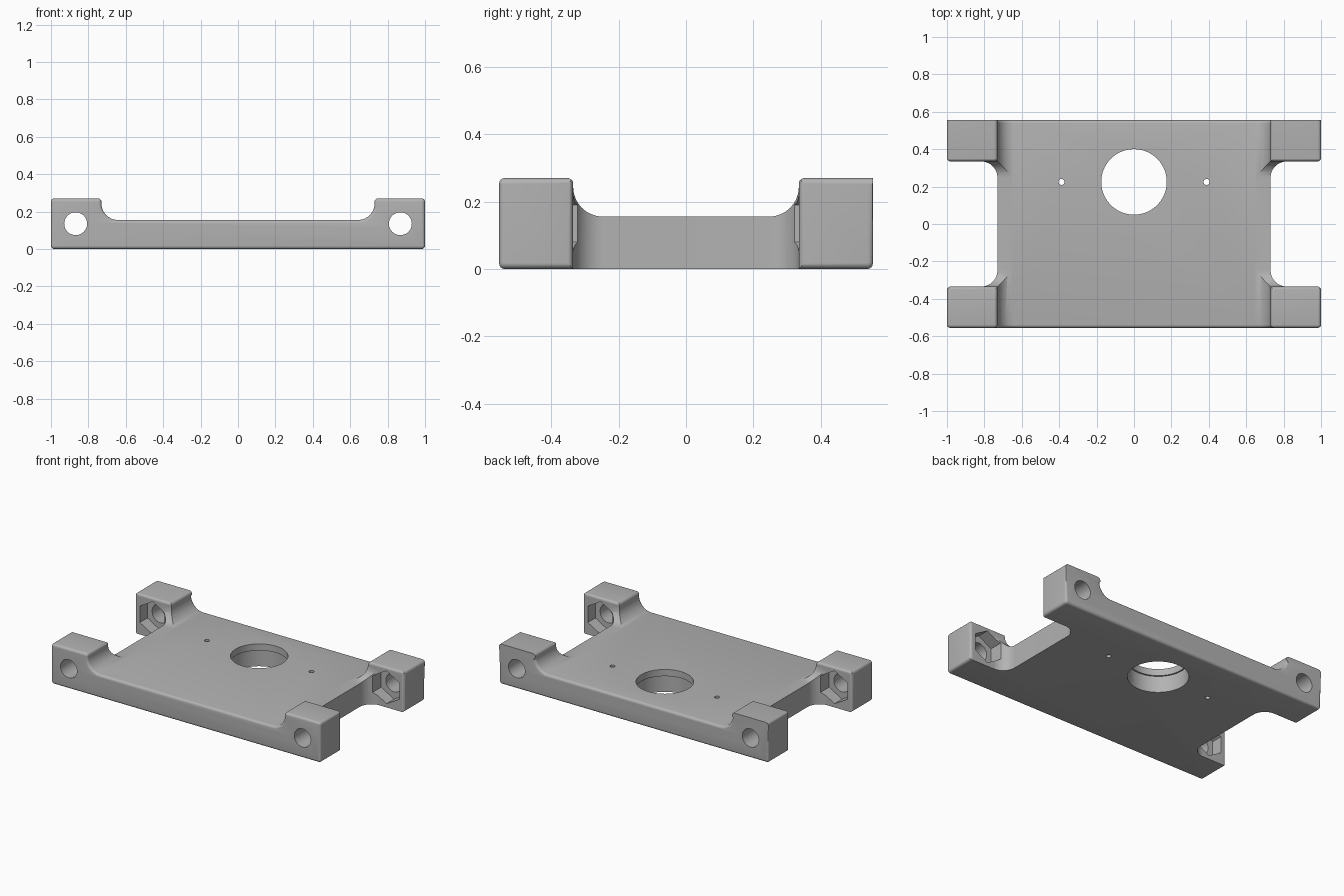
import bpy, bmesh, math
from mathutils import Vector

if "Cube" in bpy.data.objects:
    bpy.data.objects.remove(bpy.data.objects["Cube"])

DEPTH = 0.555          # half depth in y
TOP, FLOOR = 0.27, 0.155
EAR_X, EAR_Y = 0.73, 0.335
FILLET, EDGE = 0.088, 0.018
HOLE_Z, HOLE_X, BORE_Y = 0.135, 0.868, 0.225

grey = bpy.data.materials.new("machined grey")
grey.use_nodes = True
grey.diffuse_color = (0.45, 0.45, 0.45, 1)
grey.node_tree.nodes["Principled BSDF"].inputs["Base Color"].default_value = (0.45, 0.45, 0.45, 1)


def rounded(corners, steps=10):
    """Outline from (x, y, radius) corners, each replaced by an arc."""
    out = []
    for i, (x, y, r) in enumerate(corners):
        p = Vector((x, y))
        if r == 0:
            out.append(p)
            continue
        d1 = (Vector(corners[i - 1][:2]) - p).normalized()
        d2 = (Vector(corners[(i + 1) % len(corners)][:2]) - p).normalized()
        half = d1.angle(d2) / 2
        t = r / math.tan(half)
        centre = p + (d1 + d2).normalized() * (r / math.sin(half))
        a, b = p + d1 * t - centre, p + d2 * t - centre
        for k in range(steps + 1):
            out.append(centre + a.lerp(b, k / steps).normalized() * r)
    return out


def circle(cx, cy, r, n=64, turn=0.0):
    return [Vector((cx + r * math.cos(turn + math.tau * k / n),
                    cy + r * math.sin(turn + math.tau * k / n))) for k in range(n)]


def prism(name, outline, axis, lo, hi, pick=None):
    """Extrude an outline along an axis; pick chooses edges to round."""
    place = {"x": lambda p, h: (h, p.x, p.y),
             "y": lambda p, h: (p.x, h, p.y),
             "z": lambda p, h: (p.x, p.y, h)}[axis]
    bm = bmesh.new()
    low = [bm.verts.new(place(p, lo)) for p in outline]
    high = [bm.verts.new(place(p, hi)) for p in outline]
    bm.faces.new(low)
    bm.faces.new(high)
    for i in range(len(outline)):
        bm.faces.new((low[i - 1], low[i], high[i], high[i - 1]))
    bmesh.ops.recalc_face_normals(bm, faces=bm.faces)
    if pick:
        bmesh.ops.bevel(bm, geom=[e for e in bm.edges if pick(e)], offset=EDGE * 0.9,
                        segments=4, profile=0.5, affect="EDGES")
    mesh = bpy.data.meshes.new(name)
    bm.to_mesh(mesh)
    bm.free()
    mesh.materials.append(grey)
    obj = bpy.data.objects.new(name, mesh)
    bpy.context.collection.objects.link(obj)
    return obj


def rim_edge(e):
    """Front rim all round; back rim except the tops of the ears."""
    a, b = (v.co for v in e.verts)
    if abs(a.y - b.y) > 0.01:
        return False
    return a.y < 0 or min(a.z, b.z) < TOP - EDGE * 1.5


# Body: U-shaped front profile with rounded rims
right_half = [(1, 0, EDGE), (1, TOP, EDGE), (EAR_X, TOP, EDGE), (EAR_X, FLOOR, FILLET)]
left_half = [(-x, z, r) for x, z, r in reversed(right_half)]
body = prism("mounting_bracket", rounded(right_half + left_half), "y", -DEPTH, DEPTH, rim_edge)

cutters = []

# Trough that rounds the ears towards the middle
side = [(EAR_Y + 0.1, TOP + 0.1, 0), (EAR_Y + 0.1, TOP + 0.0005, 0),
        (EAR_Y, TOP + 0.0005, EDGE), (EAR_Y, FLOOR + 0.0005, FILLET)]
side += [(-y, z, r) for y, z, r in reversed(side)]
cutters.append(prism("trough_cutter", rounded(side), "x", -1.2, 1.2))

for s in (-1, 1):
    # Side notch between the front and back ears
    notch = [(s * 1.1, EAR_Y + 0.1, 0), (s * 1.0005, EAR_Y + 0.1, 0),
             (s * 1.0005, EAR_Y, EDGE), (s * EAR_X, EAR_Y, FILLET)]
    notch += [(x, -y, r) for x, y, r in reversed(notch)]
    cutters.append(prism("notch_cutter", rounded(notch), "z", -0.1, 0.5))
    # Bolt hole through both ears, with a hexagonal nut pocket in each
    cutters.append(prism("bolt_cutter", circle(s * HOLE_X, HOLE_Z, 0.061), "y", -1, 1))
    hexagon = circle(s * HOLE_X, HOLE_Z, 0.11, 6, math.pi / 6)
    for f in (-1, 1):
        ends = sorted((f * 0.2, f * (EAR_Y + 0.08)))
        cutters.append(prism("nut_cutter", hexagon, "y", *ends))
    # Small pin holes beside the bore
    cutters.append(prism("pin_cutter", circle(s * 0.388, BORE_Y, 0.016, 24), "z", -0.1, 0.5))

# Central bore with a thin lip at the top
cutters.append(prism("bore_cutter", circle(0, BORE_Y, 0.175, 96), "z", -0.1, 0.5))
cutters.append(prism("counterbore_cutter", circle(0, BORE_Y, 0.185, 96), "z", -0.1, 0.11))

bpy.context.view_layer.objects.active = body
for cutter in cutters:
    mod = body.modifiers.new("cut", "BOOLEAN")
    mod.operation = "DIFFERENCE"
    mod.solver = "EXACT"
    mod.object = cutter
    bpy.ops.object.modifier_apply(modifier=mod.name)
    bpy.data.objects.remove(cutter)

bpy.ops.object.select_all(action="DESELECT")
body.select_set(True)
bpy.ops.object.shade_smooth_by_angle(angle=math.radians(30))
